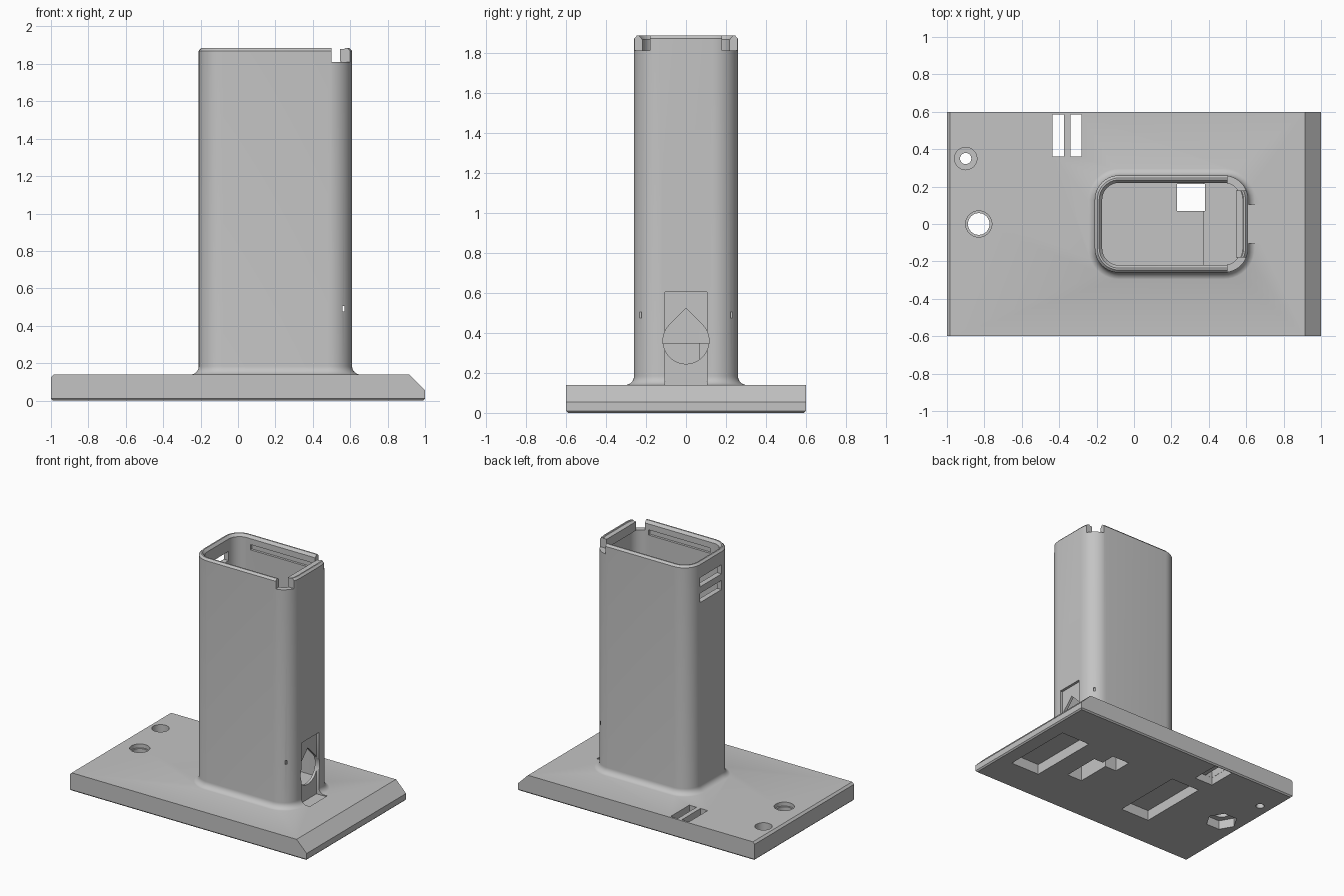
import bpy, bmesh
from math import sin, cos, pi, radians
from mathutils import Vector

if "Cube" in bpy.data.objects:
    bpy.data.objects.remove(bpy.data.objects["Cube"])

grey = bpy.data.materials.new("plain grey")
grey.use_nodes = True
grey.diffuse_color = (0.55, 0.55, 0.55, 1)
grey.node_tree.nodes["Principled BSDF"].inputs["Base Color"].default_value = grey.diffuse_color


def loft(name, rings):
    """Closed solid through equal rings of points, capped at both ends."""
    bm = bmesh.new()
    loops = [[bm.verts.new(p) for p in ring] for ring in rings]
    n = len(loops[0])
    for a, b in zip(loops, loops[1:]):
        for i in range(n):
            j = (i + 1) % n
            bm.faces.new((a[i], a[j], b[j], b[i]))
    bm.faces.new(loops[0][::-1])
    bm.faces.new(loops[-1])
    bmesh.ops.recalc_face_normals(bm, faces=bm.faces)
    mesh = bpy.data.meshes.new(name)
    bm.to_mesh(mesh)
    bm.free()
    mesh.materials.append(grey)
    obj = bpy.data.objects.new(name, mesh)
    bpy.context.collection.objects.link(obj)
    return obj


def prism(name, pts, lo, hi, axis="z"):
    place = {"x": lambda u, v, w: (w, u, v),
             "y": lambda u, v, w: (u, w, v),
             "z": lambda u, v, w: (u, v, w)}[axis]
    return loft(name, [[place(u, v, w) for u, v in pts] for w in (lo, hi)])


def box(name, x0, x1, y0, y1, z0, z1):
    return prism(name, [(x0, y0), (x1, y0), (x1, y1), (x0, y1)], z0, z1)


def circle(x, y, r, n=40, start=0.0, sweep=2 * pi):
    return [(x + r * cos(start + sweep * i / n), y + r * sin(start + sweep * i / n))
            for i in range(n)]


def rounded(offset, steps=10):
    """Tower outline grown by offset."""
    pts = []
    for k, (cx, cy) in enumerate([(0.48, 0.13), (-0.08, 0.13), (-0.08, -0.13), (0.48, -0.13)]):
        for i in range(steps + 1):
            a = (k + i / steps) * pi / 2
            pts.append((cx + (0.13 + offset) * cos(a), cy + (0.13 + offset) * sin(a)))
    return pts


def combine(target, tool, operation):
    mod = target.modifiers.new("join", "BOOLEAN")
    mod.operation = operation
    mod.solver = "EXACT"
    mod.object = tool
    tool.hide_render = True
    bpy.context.view_layer.objects.active = target
    bpy.ops.object.modifier_apply(modifier=mod.name)
    bpy.data.objects.remove(tool)


# base plate with a sloped right edge and a small chamfer underneath
body = prism("stand_body", [(-1, 0), (1, 0), (1, 0.055), (0.915, 0.14), (-0.985, 0.14), (-1, 0.125)],
             -0.6, 0.6, "y")
bm = bmesh.new()
bm.from_mesh(body.data)
under = [e for e in bm.edges if all(v.co.z < 0.001 for v in e.verts)]
bmesh.ops.bevel(bm, geom=under, offset=0.01, segments=1, affect="EDGES")
bm.to_mesh(body.data)
bm.free()

# hollow tower: root fillet, wall, chamfered rim, inner wall
r = 0.045
profile = [(r, 0.1)]
profile += [(r * (1 - sin(t * pi / 16)), 0.139 + r * (1 - cos(t * pi / 16))) for t in range(9)]
profile += [(0, 1.87), (-0.014, 1.885), (-0.024, 1.885), (-0.04, 1.865), (-0.04, 0.35)]
tower = loft("tower", [[(x, y, z) for x, y in rounded(o)] for o, z in profile])
combine(body, tower, "UNION")

cutters = []
# lower chamber floor next to the cable window
half = [p for p in rounded(-0.04) if p[0] > 0.375]
top_half = [p for p in half if p[1] > 0]
low_half = [p for p in half if p[1] < 0]
chamber = low_half + top_half[:] + [(0.375, 0.22), (0.375, -0.22)]
cutters.append(prism("chamber", chamber, 0.2, 0.4))

# cable window: shallow recess and teardrop opening
cutters.append(box("recess", 0.59, 0.68, -0.105, 0.105, 0.132, 0.605))
drop = circle(0, 0.36, 0.115, 36, radians(135), radians(270))
drop += [(0.115 * cos(pi / 4), 0.36 + 0.115 * sin(pi / 4)), (0, 0.36 + 0.115 * 2 ** 0.5)]
cutters.append(prism("teardrop", drop, 0.5, 0.75, "x"))

# rim corner notches and inner lid grooves
for s in (-1, 1):
    ya, yb = sorted((s * 0.18, s * 0.4))
    cutters.append(box("corner_notch", 0.5, 0.75, ya, yb, 1.81, 2))
    ya, yb = sorted((s * 0.2, s * 0.238))
    cutters.append(box("lid_groove", -0.05, 0.47, ya, yb, 1.78, 1.82))

# vent slots in the left-hand wall and the pin slit
for z in (1.70, 1.58):
    cutters.append(box("vent_slot", -0.3, -0.1, -0.13, 0.13, z, z + 0.07))
cutters.append(box("pin_slit", 0.56, 0.57, -0.4, 0.4, 0.475, 0.505))

# cable hole through the floor, and its channel under the base
cutters.append(box("cable_hole", 0.23, 0.38, 0.07, 0.215, -0.1, 0.5))
cutters.append(box("cable_channel", 0.33, 0.46, -0.2, 0.1, -0.1, 0.12))

# pockets under the base
for x in (0.63, -0.41):
    cutters.append(box("foot_pocket", x, x + 0.25, -0.33, 0.24, -0.1, 0.08))

# strap slots with a bridge between them
for x in (-0.435, -0.34):
    cutters.append(box("strap_slot", x, x + 0.06, 0.36, 0.585, -0.1, 0.3))
cutters.append(box("strap_pocket", -0.436, -0.279, 0.359, 0.586, -0.1, 0.06))

# bolt hole with hexagonal nut pocket, and a counterbored screw hole
cutters.append(prism("bolt_hole", circle(-0.83, 0, 0.058), -0.1, 0.3))
cutters.append(prism("bolt_rim", circle(-0.83, 0, 0.07), 0.11, 0.3))
cutters.append(prism("nut_pocket", circle(-0.83, 0, 0.115, 6), -0.1, 0.07))
cutters.append(prism("screw_hole", circle(-0.9, 0.35, 0.03), -0.1, 0.3))
cutters.append(prism("screw_head", circle(-0.9, 0.35, 0.06), 0.08, 0.3))

for cutter in cutters:
    combine(body, cutter, "DIFFERENCE")

# inner lip on the end wall between the corner notches
combine(body, box("end_lip", 0.545, 0.585, -0.178, 0.178, 1.812, 1.88), "UNION")

bpy.ops.object.select_all(action="DESELECT")
body.select_set(True)
bpy.context.view_layer.objects.active = body
bpy.ops.object.shade_smooth_by_angle(angle=radians(30))
